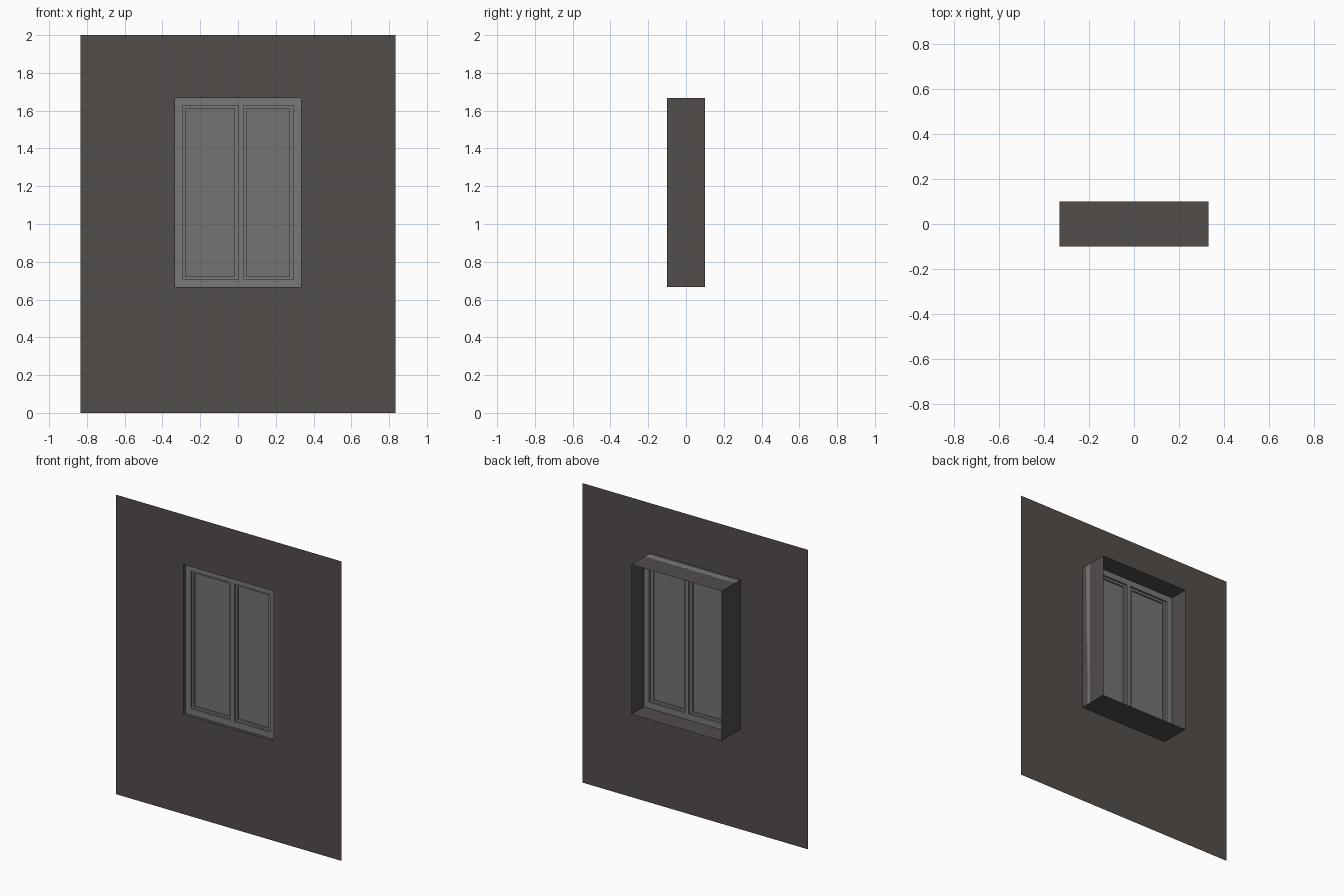
import bpy, bmesh

if "Cube" in bpy.data.objects:
    bpy.data.objects.remove(bpy.data.objects["Cube"])


def material(name, rgb):
    m = bpy.data.materials.new(name)
    m.diffuse_color = (*rgb, 1)
    m.use_nodes = True
    m.node_tree.nodes["Principled BSDF"].inputs["Base Color"].default_value = m.diffuse_color
    return m


WALL = material("dark brown wall", (0.085, 0.075, 0.071))
FRAME = material("grey frame", (0.19, 0.19, 0.19))
GLASS = material("grey glass", (0.175, 0.175, 0.175))


def finish(name, bm, mat):
    me = bpy.data.meshes.new(name)
    bm.to_mesh(me)
    bm.free()
    me.materials.append(mat)
    ob = bpy.data.objects.new(name, me)
    bpy.context.collection.objects.link(ob)
    return ob


def rect(bm, x0, x1, z0, z1, y):
    return [bm.verts.new((x, y, z)) for x, z in ((x0, z0), (x1, z0), (x1, z1), (x0, z1))]


def bridge(bm, a, b):
    for i in range(4):
        j = (i + 1) % 4
        bm.faces.new((a[i], a[j], b[j], b[i]))


def ring(name, outer, inner, y0, y1, mat):
    """Rectangular ring frame from depth y0 to y1."""
    bm = bmesh.new()
    loops = [rect(bm, *outer, y0), rect(bm, *inner, y0), rect(bm, *inner, y1), rect(bm, *outer, y1)]
    for i in range(4):
        bridge(bm, loops[i], loops[(i + 1) % 4])
    bmesh.ops.recalc_face_normals(bm, faces=bm.faces)
    return finish(name, bm, mat)


def box(name, x0, x1, z0, z1, y0, y1, mat):
    bm = bmesh.new()
    a, b = rect(bm, x0, x1, z0, z1, y0), rect(bm, x0, x1, z0, z1, y1)
    bridge(bm, a, b)
    bm.faces.new(a)
    bm.faces.new(b)
    bmesh.ops.recalc_face_normals(bm, faces=bm.faces)
    return finish(name, bm, mat)


# thin wall sheet with an opening, and the deep reveal behind it
HOLE = (-0.333, 0.333, 0.667, 1.667)
bm = bmesh.new()
edge = rect(bm, -0.833, 0.833, 0, 2, -0.1)
front = rect(bm, *HOLE, -0.1)
back = rect(bm, *HOLE, 0.1)
bridge(bm, edge, front)
bridge(bm, front, back)
finish("wall_with_reveal", bm, WALL)

# fixed outer frame and central mullion
Z0, Z1 = 0.708, 1.627
ring("outer_frame", HOLE, (-0.293, 0.293, Z0, Z1), -0.08, -0.03, FRAME)
box("mullion", 0.002, 0.029, Z0, Z1, -0.08, -0.03, FRAME)

# two sashes, each with a pane
for side, (x0, x1), (i0, i1) in (("left", (-0.293, 0.002), (-0.277, -0.018)),
                                 ("right", (0.029, 0.293), (0.045, 0.272))):
    inner = (i0, i1, 0.722, 1.612)
    ring(side + "_sash", (x0, x1, Z0, Z1), inner, -0.067, -0.043, FRAME)
    box(side + "_pane", *inner, -0.057, -0.053, GLASS)
